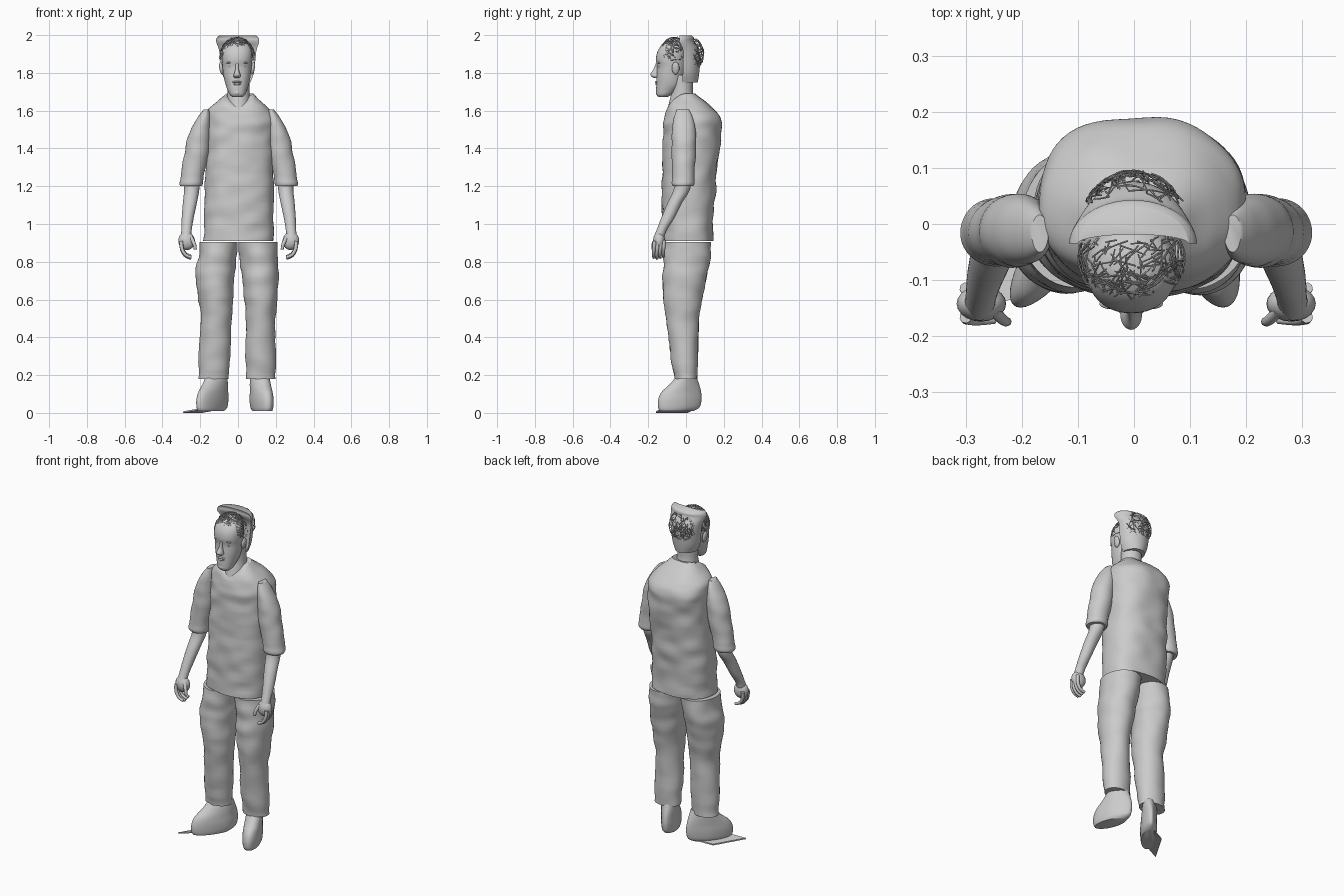
import bpy, bmesh, math, random
from mathutils import Vector, noise

random.seed(4)
cube = bpy.data.objects.get("Cube")
if cube:
    bpy.data.objects.remove(cube)

grey = bpy.data.materials.new("plain_grey")
grey.use_nodes = True
grey.diffuse_color = (0.6, 0.6, 0.6, 1)
grey.node_tree.nodes["Principled BSDF"].inputs["Base Color"].default_value = (0.6, 0.6, 0.6, 1)


def finish(bm, name, angle=50):
    bmesh.ops.recalc_face_normals(bm, faces=bm.faces)
    me = bpy.data.meshes.new(name)
    bm.to_mesh(me)
    bm.free()
    me.materials.append(grey)
    ob = bpy.data.objects.new(name, me)
    bpy.context.collection.objects.link(ob)
    bpy.ops.object.select_all(action="DESELECT")
    ob.select_set(True)
    bpy.context.view_layer.objects.active = ob
    bpy.ops.object.shade_smooth_by_angle(angle=math.radians(angle))
    return ob


def spline(rows, steps):
    """Smooth rows of numbers with a Catmull-Rom spline."""
    out = []
    for i in range(len(rows) - 1):
        quad = [rows[max(0, min(len(rows) - 1, i + k))] for k in (-1, 0, 1, 2)]
        for s in range(steps):
            t = s / steps
            out.append([0.5 * (2 * b + (c - a) * t + (2 * a - 5 * b + 4 * c - d) * t * t
                               + (3 * b - a - 3 * c + d) * t ** 3) for a, b, c, d in zip(*quad)])
    return out + [list(rows[-1])]


def ellipse(t, power=1.0):
    c, s = math.cos(t), math.sin(t)
    return math.copysign(abs(c) ** power, c), math.copysign(abs(s) ** power, s)


def boxy(t):
    return ellipse(t, 0.82)


def crescent(t):
    return (math.cos(t), math.sin(t)) if t <= math.pi else (math.cos(t), -0.25 * math.sin(t))


def loft(name, rows, section=ellipse, n=40, steps=5, lump=0.0, warp=None, side=1):
    """Rows are z, x min, x max, y min, y max."""
    bm = bmesh.new()
    rings = []
    for z, x0, x1, y0, y1 in spline(rows, steps):
        ring = []
        for k in range(n):
            u, v = section(2 * math.pi * k / n)
            p = Vector(((x0 + x1) / 2 + u * (x1 - x0) / 2, (y0 + y1) / 2 + v * (y1 - y0) / 2, z))
            if lump:
                d = noise.noise(Vector((p.x * 9, p.y * 9, p.z * 16))) * lump
                p += Vector((u, v, 0)) * d
            if warp:
                p = warp(p)
            p.x *= side
            ring.append(bm.verts.new(p))
        rings.append(ring)
    for a, b in zip(rings, rings[1:]):
        for k in range(n):
            bm.faces.new((a[k], a[(k + 1) % n], b[(k + 1) % n], b[k]))
    bm.faces.new(rings[0])
    bm.faces.new(rings[-1])
    return finish(bm, name)


def ball(name, centre, radii, turn=0.0):
    bm = bmesh.new()
    bmesh.ops.create_uvsphere(bm, u_segments=20, v_segments=12, radius=1)
    bmesh.ops.scale(bm, vec=radii, verts=bm.verts)
    ob = finish(bm, name)
    ob.location = centre
    ob.rotation_euler.y = turn
    return ob


def strands(name, paths, radius, taper=0.7):
    cu = bpy.data.curves.new(name, "CURVE")
    cu.dimensions = "3D"
    cu.bevel_depth = radius
    cu.bevel_resolution = 2 if radius > 0.005 else 0
    cu.use_fill_caps = True
    for path in paths:
        sp = cu.splines.new("POLY")
        pts = spline(path, 4)
        sp.points.add(len(pts) - 1)
        for k, p in enumerate(pts):
            sp.points[k].co = (*p, 1)
            sp.points[k].radius = 1 - (1 - taper) * k / len(pts)
        sp.use_smooth = True
    cu.materials.append(grey)
    ob = bpy.data.objects.new(name, cu)
    bpy.context.collection.objects.link(ob)
    return ob


# Shirt with a dipped front neckline
def neckline(p):
    if p.z > 1.6 and p.y < 0:
        p.z -= 0.055 * (p.z - 1.6) / 0.09 * max(0, 1 - abs(p.x) / 0.08)
    return p


loft("shirt", [(0.91, -.18, .188, -.125, .14), (1.1, -.178, .19, -.128, .15),
               (1.3, -.172, .19, -.125, .165), (1.48, -.168, .195, -.12, .185),
               (1.55, -.168, .195, -.115, .186), (1.6, -.158, .172, -.105, .155),
               (1.65, -.11, .125, -.085, .1), (1.69, -.06, .08, -.055, .052)],
     section=boxy, n=64, steps=8, lump=0.009, warp=neckline)

# Trousers, one leg at a time
loft("right_trouser_leg", [(0.18, -.208, -.05, -.06, .06), (0.3, -.21, -.042, -.08, .065),
                           (0.5, -.198, -.035, -.105, .07), (0.62, -.212, -.028, -.122, .09),
                           (0.73, -.226, -.018, -.122, .11), (0.82, -.21, -.01, -.12, .13),
                           (0.905, -.2, .004, -.115, .13)], n=48, lump=0.008)
loft("left_trouser_leg", [(0.18, .046, .198, -.06, .06), (0.3, .04, .2, -.08, .065),
                          (0.5, .04, .198, -.105, .07), (0.62, .03, .21, -.122, .09),
                          (0.73, .018, .216, -.122, .11), (0.82, .01, .212, -.12, .13),
                          (0.905, -.004, .21, -.115, .13)], n=48, lump=0.008)

# Shoes, toes turned outward
shoe = [(0.01, -.045, .045, -.14, .04), (0.03, -.052, .052, -.148, .072), (0.07, -.055, .055, -.147, .082),
        (0.11, -.053, .053, -.13, .08), (0.15, -.052, .052, -.088, .07), (0.2, -.05, .05, -.045, .052)]
for name, side, base, turn in (("right_shoe", -1, .125, .6), ("left_shoe", 1, .12, .3)):
    def splay(p, base=base, turn=turn):
        pinch = 1 - 0.25 * max(0, p.y / 0.08)
        return Vector((base + p.x * pinch - turn * (p.y + 0.02), p.y, p.z))
    loft(name, shoe, warp=splay, side=side)

# Thin loose sole under the right shoe
bm = bmesh.new()
bmesh.ops.create_cube(bm, size=1)
for v in bm.verts:
    x, y, z = v.co
    v.co = (-.185 + x * .11 + y * .1, -.055 + y * .17 + x * .04, .014 + x * .02 + z * .008)
finish(bm, "right_sole", 20)

# Arms: sleeve, rolled cuff, forearm, hand
sleeve = [(1.2, .192, .306, -.07, .038), (1.215, .188, .31, -.075, .045), (1.25, .18, .303, -.072, .045),
          (1.32, .165, .293, -.075, .05), (1.42, .148, .276, -.076, .052), (1.5, .146, .25, -.072, .048),
          (1.56, .148, .215, -.063, .035), (1.605, .155, .182, -.05, .015)]
forearm = [(0.93, .248, .302, -.172, -.115), (0.97, .245, .3, -.155, -.1), (1.03, .235, .298, -.132, -.062),
           (1.11, .218, .292, -.098, -.022), (1.18, .205, .285, -.066, .02), (1.25, .2, .285, -.055, .03)]
for word, side, shift in (("right", -1, 0), ("left", 1, .008)):
    def out(p, shift=shift):
        return p + Vector((shift, 0, 0))
    loft(word + "_sleeve", sleeve, lump=0.006, warp=out, side=side)
    loft(word + "_forearm", forearm, n=28, warp=out, side=side)
    ball(word + "_palm", (side * (.272 + shift), -.142, .91), (.044, .032, .048), side * .2)
    fingers = []
    for k in range(4):
        y = -.166 + .017 * k
        fingers.append([(side * (x + shift), y + dy, z + .005 * abs(k - 1)) for x, dy, z in
                        ((.3, 0, .905), (.297, -.004, .865), (.278, -.006, .832), (.248, -.004, .818))])
    fingers.append([(side * (x + shift), y, z) for x, y, z in
                    ((.25, -.155, .93), (.232, -.172, .895), (.226, -.174, .865))])
    strands(word + "_fingers", fingers, .011)

# Neck
loft("neck", [(1.6, -.062, .07, -.1, .05), (1.66, -.058, .064, -.085, .045),
              (1.71, -.055, .06, -.075, .036), (1.79, -.055, .06, -.08, .04)], n=32)

# Face and its features
loft("face", [(1.672, -.03, .024, -.145, -.1), (1.685, -.044, .038, -.156, -.075),
              (1.71, -.056, .048, -.158, -.045), (1.74, -.066, .058, -.157, -.02),
              (1.78, -.076, .066, -.156, -.01), (1.83, -.082, .072, -.153, 0),
              (1.87, -.085, .076, -.159, 0), (1.91, -.084, .076, -.152, 0),
              (1.945, -.07, .064, -.13, -.01), (1.965, -.04, .034, -.1, -.03)], section=lambda t: ellipse(t, .92))
loft("nose", [(1.772, -.016, .006, -.168, -.14), (1.782, -.024, .014, -.184, -.14),
              (1.794, -.022, .012, -.188, -.14), (1.82, -.014, .004, -.172, -.14),
              (1.85, -.013, .003, -.16, -.14)], n=20)
ball("upper_lip", (-.005, -.153, 1.752), (.024, .011, .006))
ball("lower_lip", (-.005, -.152, 1.741), (.021, .011, .007))
ball("chin", (-.005, -.142, 1.695), (.025, .018, .018))
for word, side in (("right", -1), ("left", 1)):
    ball(word + "_eye", (-.005 + side * .032, -.139, 1.832), (.015, .008, .007))
    ball(word + "_brow", (-.005 + side * .034, -.142, 1.856), (.023, .01, .006), side * .15)
    ball(word + "_ear", (-.005 + side * .083, -.055, 1.825), (.011, .02, .034), side * .15)

# Back of the head: a crescent shell that opens at the top
loft("back_of_head", [(1.75, -.064, .066, -.1, .062), (1.8, -.084, .084, -.104, .07),
                      (1.87, -.093, .092, -.106, .076), (1.92, -.1, .098, -.1, .07),
                      (1.965, -.115, .112, -.115, .045), (1.985, -.112, .108, -.112, .042),
                      (1.998, -.1, .097, -.1, .03)], section=crescent, n=48,
     warp=lambda p: Vector((p.x, p.y if p.y > -.035 else -.035, p.z)))


# Loose strands of hair on the crown and on the back
def hair(name, centre, radii, count, keep):
    paths = []
    while len(paths) < count:
        d = Vector([random.gauss(0, 1) for _ in range(3)]).normalized()
        step = Vector([random.gauss(0, .32) for _ in range(3)])
        path = []
        for t in (0, .5, 1):
            q = (d + step * t).normalized() * (1 + .05 * random.random())
            path.append(tuple(c + r * a for c, r, a in zip(centre, radii, q)))
        if all(keep(Vector(p)) for p in path):
            paths.append(path)
    strands(name, paths, .0016)


hair("crown_hair", (-.005, -.06, 1.88), (.092, .085, .106), 170,
     lambda p: p.y < -.02 and p.z < 1.995 and p.z > 1.93 - 1.1 * max(0, abs(p.x + .005) - .03))
hair("back_hair", (0, 0, 1.9), (.092, .092, .1), 130,
     lambda p: p.y > .035 and 1.83 < p.z < 1.985)
